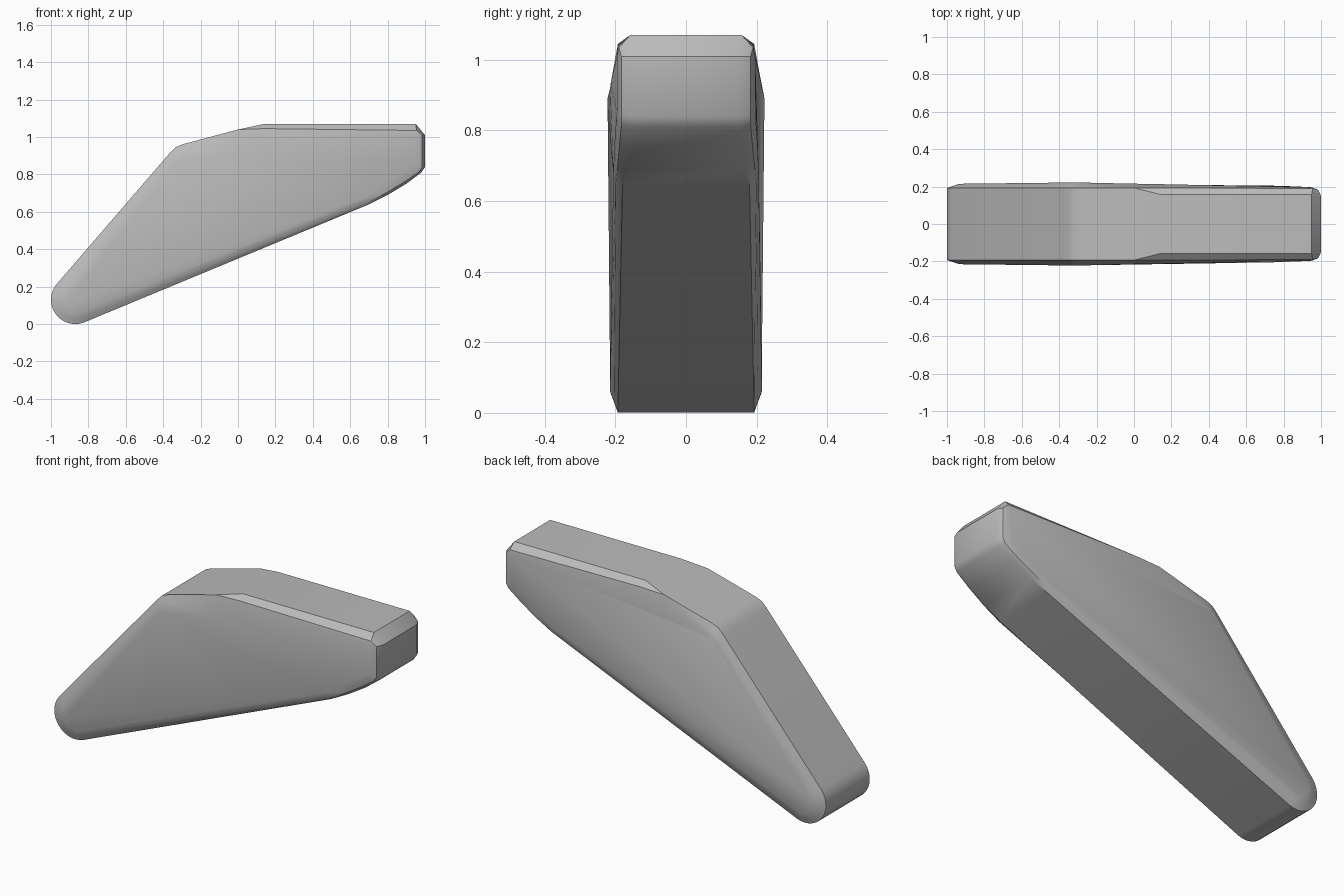
import bpy, bmesh, math
from mathutils import Vector

cube = bpy.data.objects.get("Cube")
if cube:
    bpy.data.objects.remove(cube)

grey = bpy.data.materials.new("plain grey")
grey.use_nodes = True
colour = (0.5, 0.5, 0.5, 1)
grey.diffuse_color = colour
grey.node_tree.nodes["Principled BSDF"].inputs["Base Color"].default_value = colour


def station(outer, inner, mid=None):
    """One slice through the rim, from top or bottom face to side face, as (x, y, z)."""
    outer, inner = Vector(outer), Vector(inner)
    mid = Vector(mid) if mid else (outer + inner) / 2
    return outer, mid, inner


stations = []

# rounded lower toe
for i in range(13):
    a = math.radians(140 + i * 12.5)
    c, s = math.cos(a), math.sin(a)
    stations.append(station((-0.87 + 0.13 * c, 0.193, 0.13 + 0.13 * s),
                            (-0.87 + 0.065 * c, 0.215, 0.125 + 0.065 * s)))

# underside curving up to the blunt end
stations += [
    station((0.70, 0.18, 0.64), (0.68, 0.206, 0.68), (0.69, 0.199, 0.65)),
    station((0.80, 0.17, 0.69), (0.77, 0.204, 0.73), (0.79, 0.194, 0.70)),
    station((0.90, 0.16, 0.75), (0.86, 0.201, 0.79), (0.89, 0.188, 0.76)),
    station((0.98, 0.15, 0.81), (0.94, 0.197, 0.83), (0.97, 0.183, 0.815)),
    station((1.00, 0.15, 0.84), (0.95, 0.196, 0.85), (0.985, 0.183, 0.842)),
]

# blunt end and chamfered top
stations += [
    station((1.00, 0.15, 1.01), (0.95, 0.196, 1.01), (0.985, 0.183, 1.01)),
    station((0.95, 0.158, 1.07), (0.95, 0.196, 1.01), (0.955, 0.19, 1.035)),
    station((0.14, 0.158, 1.07), (0.14, 0.213, 0.935), (0.14, 0.193, 1.045)),
    station((0.00, 0.193, 1.04), (0.00, 0.215, 0.92), (0.00, 0.193, 1.04)),
]

# rounded shoulder
for ox, oz, ix, iz in [(-0.30, 0.96, -0.29, 0.892), (-0.335, 0.945, -0.31, 0.89),
                       (-0.36, 0.92, -0.325, 0.88), (-0.38, 0.897, -0.335, 0.865)]:
    stations.append(station((ox, 0.193, oz), (ix, 0.222, iz)))

# bridge the two mirrored rims into one closed body
bm = bmesh.new()
rings = []
for sign, layers in ((-1, (2, 1, 0)), (1, (0, 1, 2))):
    for layer in layers:
        rings.append([bm.verts.new((s[layer].x, sign * s[layer].y, s[layer].z))
                      for s in stations])
n = len(stations)
for a, b in zip(rings, rings[1:]):
    for i in range(n):
        j = (i + 1) % n
        bm.faces.new((a[i], a[j], b[j], b[i]))
bm.faces.new(rings[0])
bm.faces.new(rings[-1])
bmesh.ops.remove_doubles(bm, verts=bm.verts, dist=0.0005)
bmesh.ops.recalc_face_normals(bm, faces=bm.faces)

mesh = bpy.data.meshes.new("wedge_body")
bm.to_mesh(mesh)
bm.free()
mesh.materials.append(grey)
body = bpy.data.objects.new("wedge_body", mesh)
bpy.context.collection.objects.link(body)

bpy.context.view_layer.objects.active = body
body.select_set(True)
bpy.ops.object.shade_smooth_by_angle(angle=math.radians(32))
